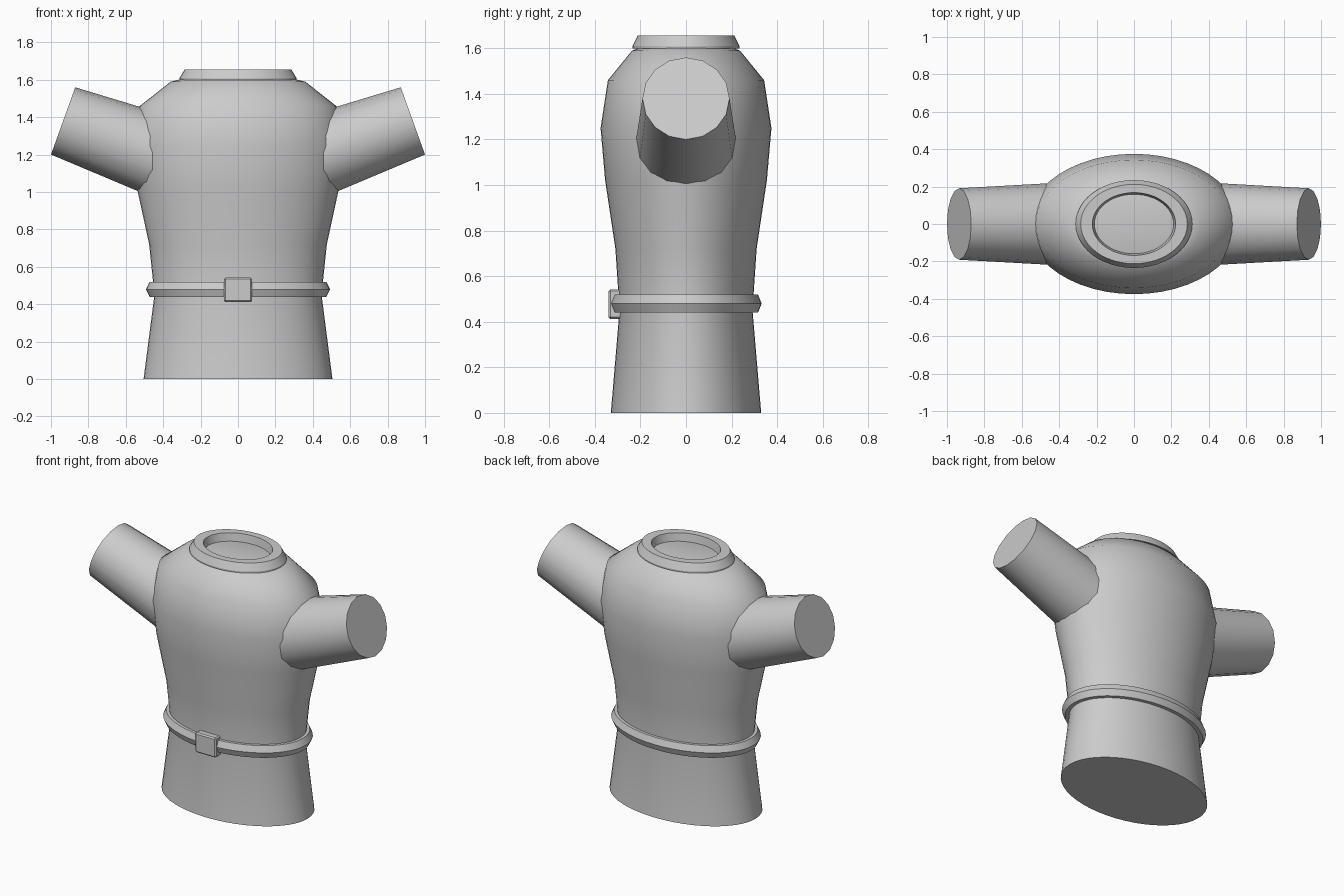
import bpy, bmesh, math
from mathutils import Vector

cube = bpy.data.objects.get("Cube")
if cube:
    bpy.data.objects.remove(cube)

# One plain grey for every part
grey = bpy.data.materials.new("plain_grey")
grey.use_nodes = True
color = (0.6, 0.6, 0.6, 1)
grey.diffuse_color = color
grey.node_tree.nodes["Principled BSDF"].inputs["Base Color"].default_value = color


def finish(name, bm, angle):
    bmesh.ops.recalc_face_normals(bm, faces=bm.faces)
    mesh = bpy.data.meshes.new(name)
    bm.to_mesh(mesh)
    bm.free()
    mesh.materials.append(grey)
    obj = bpy.data.objects.new(name, mesh)
    bpy.context.collection.objects.link(obj)
    bpy.ops.object.select_all(action="DESELECT")
    obj.select_set(True)
    bpy.context.view_layer.objects.active = obj
    bpy.ops.object.shade_smooth_by_angle(angle=math.radians(angle))
    return obj


def loft(name, profile, sides=48, closed=False, angle=35):
    """Skin elliptical rings given as (x radius, y radius, height)."""
    bm = bmesh.new()
    turns = [2 * math.pi * i / sides for i in range(sides)]
    rings = [[bm.verts.new((rx * math.cos(a), ry * math.sin(a), z)) for a in turns]
             for rx, ry, z in profile]
    pairs = list(zip(rings, rings[1:]))
    if closed:
        pairs.append((rings[-1], rings[0]))
    else:
        bm.faces.new(rings[0])
        bm.faces.new(rings[-1])
    for low, high in pairs:
        for i in range(sides):
            j = (i + 1) % sides
            bm.faces.new((low[i], low[j], high[j], high[i]))
    return finish(name, bm, angle)


# Torso, flared at the hem and rounded at the shoulders
loft("torso", [(0.505, 0.33, 0), (0.447, 0.292, 0.45), (0.475, 0.31, 0.72),
               (0.54, 0.355, 1.02), (0.57, 0.375, 1.25), (0.525, 0.343, 1.46),
               (0.36, 0.237, 1.59), (0.30, 0.20, 1.605)], angle=50)

# Belt and collar are closed ring sections
loft("belt", [(0.43, 0.28, 0.44), (0.473, 0.316, 0.44), (0.492, 0.332, 0.48),
              (0.473, 0.316, 0.52), (0.43, 0.28, 0.52)], closed=True, angle=25)
loft("collar", [(0.21, 0.157, 1.595), (0.312, 0.235, 1.6), (0.312, 0.235, 1.61),
                (0.285, 0.212, 1.656), (0.223, 0.168, 1.656)], closed=True, angle=25)

# Tapered arm stubs, raised outward
for side, name in ((1, "left_arm"), (-1, "right_arm")):
    inner, outer = Vector((side * 0.38, 0, 1.18)), Vector((side * 0.935, 0, 1.38))
    axis = outer - inner
    bm = bmesh.new()
    bmesh.ops.create_cone(bm, cap_ends=True, segments=16, radius1=0.222,
                          radius2=0.191, depth=axis.length)
    turn = Vector((0, 0, 1)).rotation_difference(axis).to_matrix()
    bmesh.ops.rotate(bm, verts=bm.verts, matrix=turn)
    bmesh.ops.translate(bm, verts=bm.verts, vec=(inner + outer) / 2)
    finish(name, bm, 35)

# Belt buckle
bm = bmesh.new()
bmesh.ops.create_cube(bm, size=1)
bmesh.ops.scale(bm, verts=bm.verts, vec=(0.15, 0.06, 0.13))
bmesh.ops.translate(bm, verts=bm.verts, vec=(0, -0.31, 0.477))
bmesh.ops.bevel(bm, geom=bm.edges[:], offset=0.008, segments=1, affect="EDGES")
finish("buckle", bm, 25)
